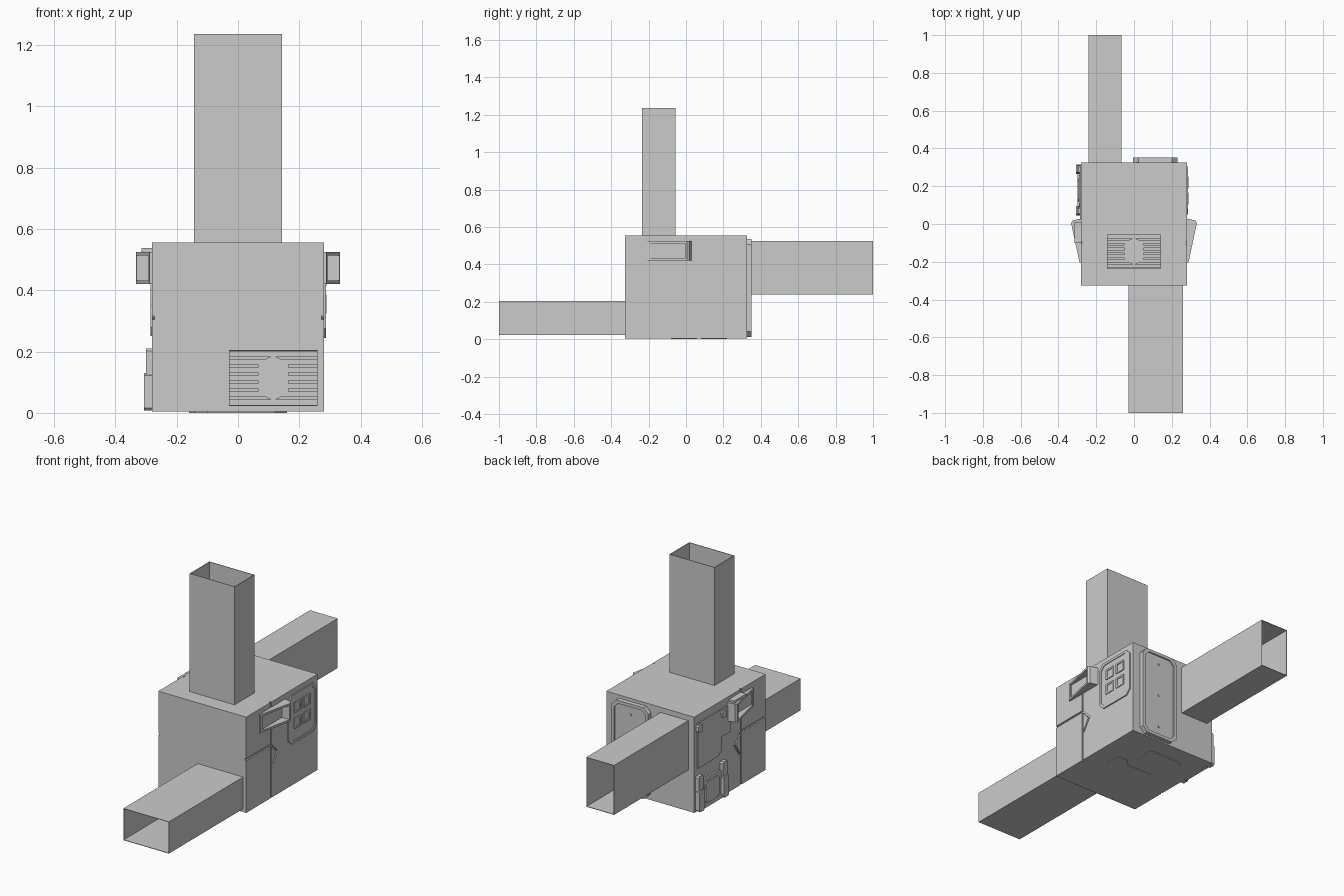
import bpy, bmesh, math
from mathutils import Vector

if "Cube" in bpy.data.objects:
    bpy.data.objects.remove(bpy.data.objects["Cube"])


def make(name, bm):
    bmesh.ops.recalc_face_normals(bm, faces=bm.faces)
    me = bpy.data.meshes.new(name)
    bm.to_mesh(me)
    bm.free()
    ob = bpy.data.objects.new(name, me)
    bpy.context.collection.objects.link(ob)
    return ob


def prism(name, pts, d0, d1, place):
    """Extrude a 2D outline from depth d0 to d1; place maps (u, v, d) to xyz."""
    bm = bmesh.new()
    lo = [bm.verts.new(place(u, v, d0)) for u, v in pts]
    hi = [bm.verts.new(place(u, v, d1)) for u, v in pts]
    bm.faces.new(lo)
    bm.faces.new(hi)
    n = len(pts)
    for i in range(n):
        j = (i + 1) % n
        bm.faces.new((lo[i], lo[j], hi[j], hi[i]))
    return make(name, bm)


def rect(u0, u1, v0, v1, c=0):
    if not c:
        return [(u0, v0), (u1, v0), (u1, v1), (u0, v1)]
    return [(u0 + c, v0), (u1 - c, v0), (u1, v0 + c), (u1, v1 - c),
            (u1 - c, v1), (u0 + c, v1), (u0, v1 - c), (u0, v0 + c)]


def strip(a, b, w):
    a, b = Vector(a), Vector(b)
    t = (b - a).normalized()
    n = Vector((-t.y, t.x)) * w / 2
    a, b = a - t * w / 2, b + t * w / 2
    return [tuple(p) for p in (a - n, b - n, b + n, a + n)]


def cut(ob, cutter):
    m = ob.modifiers.new("cut", 'BOOLEAN')
    m.operation, m.solver, m.object = 'DIFFERENCE', 'EXACT', cutter
    bpy.context.view_layer.objects.active = ob
    bpy.ops.object.modifier_apply(modifier=m.name)
    bpy.data.objects.remove(cutter)


# depth runs outward from each wall of the housing
def right(u, v, d): return (0.28 + d, u, v)
def left(u, v, d): return (-0.28 - d, u, v)
def front(u, v, d): return (u, -0.325 - d, v)
def back(u, v, d): return (u, 0.325 + d, v)
def top(u, v, d): return (u, v, 0.555 + d)
def under(u, v, d): return (u, v, 0.004 - d)


# main housing with seam grooves on both sides
body = prism("housing", rect(-0.28, 0.28, -0.325, 0.325), -0.551, 0, top)
seams = [((-0.10, -0.1), (-0.10, 0.7)), ((-0.4, 0.31), (-0.10, 0.31)),
         ((-0.10, 0.31), (-0.045, 0.25)), ((-0.045, 0.25), (-0.09, 0.18))]
for side in (right, left):
    for a, b in seams:
        cut(body, prism("groove_cutter", strip(a, b, 0.011), -0.008, 0.02, side))


# open rectangular duct with a slatted grille at its root
def duct(name, u0, u1, v0, v1, length, place):
    t = 0.003
    bm = bmesh.new()
    rings = [[bm.verts.new(place(u, v, d)) for u, v in r] for r, d in (
        (rect(u0, u1, v0, v1), 0), (rect(u0, u1, v0, v1), length),
        (rect(u0 + t, u1 - t, v0 + t, v1 - t), length),
        (rect(u0 + t, u1 - t, v0 + t, v1 - t), 0))]
    for k in range(4):
        p, q = rings[k], rings[(k + 1) % 4]
        for i in range(4):
            j = (i + 1) % 4
            bm.faces.new((p[i], p[j], q[j], q[i]))
    make(name, bm)
    cu, cv = (u0 + u1) / 2, (v0 + v1) / 2
    along_u = (u1 - u0) > (v1 - v0)
    lo, hi = (v0, v1) if along_u else (u0, u1)
    n, step = 7, (hi - lo) / 7
    for i in range(n):
        s = lo + (i + 0.5) * step
        h = step * 0.33
        r = (u0 + t, u1 - t, s - h, s + h) if along_u else (s - h, s + h, v0 + t, v1 - t)
        prism(f"{name}_slat_{i}", rect(*r), 0, 0.008, place)
    # low angular boss in the middle of the grille
    w, g = 0.05, (hi - lo) * 0.4
    a, b = (w, g) if along_u else (g, w)
    prism(f"{name}_grille_boss", [(cu - a, cv - b * .7), (cu, cv - b), (cu + a, cv - b * .7),
          (cu + a, cv + b * .7), (cu, cv + b), (cu - a, cv + b * .7)], 0, 0.012, place)


duct("front_duct", -0.03, 0.26, 0.022, 0.205, 0.675, front)
duct("back_duct", -0.242, -0.065, 0.24, 0.525, 0.675, back)
duct("top_duct", -0.143, 0.143, -0.235, -0.055, 0.68, top)

# tapered side scoops with a recessed outer face
for side, label in ((right, "right"), (left, "left")):
    def plan(u, v, d, s=side):
        return s(u, d, v)
    scoop = prism(f"{label}_scoop",
                  [(-0.205, -0.005), (-0.205, 0.008), (0.005, 0.053), (0.018, 0.045), (0.03, -0.005)],
                  0.42, 0.525, plan)
    cut(scoop, prism("scoop_cutter",
                     [(-0.19, 0.003), (-0.19, 0.08), (-0.005, 0.08), (-0.005, 0.003)],
                     0.432, 0.513, plan))

# cap strip on the left scoop
prism("left_scoop_cap", rect(-0.10, 0.01, 0.525, 0.537), -0.002, 0.035, left)

# right control panel: raised frame, inset face and four square buttons
frame = prism("control_panel", rect(0.05, 0.305, 0.245, 0.525, 0.03), -0.004, 0.007, right)
cut(frame, prism("panel_cutter", rect(0.064, 0.291, 0.259, 0.511, 0.026), 0.003, 0.03, right))
for i, y in enumerate((0.135, 0.22)):
    for j, z in enumerate((0.355, 0.445)):
        rim = prism(f"button_rim_{i}{j}", rect(y - .031, y + .031, z - .031, z + .031), 0.001, 0.008, right)
        cut(rim, prism("rim_cutter", rect(y - .021, y + .021, z - .021, z + .021), 0.004, 0.03, right))

# left notched cover plate
prism("left_cover", [(0.30, 0.25), (0.30, 0.51), (-0.05, 0.51), (-0.05, 0.40), (0.0, 0.40),
                     (0.0, 0.35), (0.08, 0.35), (0.08, 0.28), (0.11, 0.25)], -0.003, 0.006, left)
for i, y in enumerate((0.07, 0.29)):
    prism(f"left_cover_clip_{i}", rect(y - .022, y + .02, 0.46, 0.50, 0.008), 0, 0.016, left)

# left lower bracket: backing, two stepped posts and a sill
prism("bracket_back", rect(0.09, 0.27, 0.01, 0.17, 0.012), 0, 0.010, left)
prism("bracket_door", rect(0.12, 0.24, 0.03, 0.15, 0.012), 0.01, 0.016, left)
for i, y in enumerate((0.07, 0.29)):
    prism(f"bracket_post_{i}", rect(y - .022, y + .022, 0.008, 0.21, 0.008), 0, 0.020, left)
    prism(f"bracket_foot_{i}", rect(y - .024, y + .024, 0.008, 0.13, 0.008), 0, 0.027, left)
prism("bracket_sill", rect(0.09, 0.27, 0.008, 0.03), 0, 0.018, left)

# back access panel with raised chamfered rim
rim = prism("back_panel", rect(-0.005, 0.23, 0.012, 0.537, 0.03), -0.004, 0.026, back)
cut(rim, prism("back_cutter", rect(0.012, 0.213, 0.03, 0.519, 0.026), 0.018, 0.06, back))
for i, z in enumerate((0.08, 0.275, 0.47)):
    prism(f"back_panel_bolt_{i}", [(0.112 + .007 * math.cos(k * math.pi / 4),
          z + .007 * math.sin(k * math.pi / 4)) for k in range(8)], 0.017, 0.023, back)

# underside plates
prism("under_plate", [(-0.10, -0.08), (0.12, -0.08), (0.16, -0.04), (0.16, 0.06), (0.10, 0.06),
                      (0.06, 0.02), (-0.10, 0.02)], -0.002, 0.004, under)
prism("under_hatch", rect(-0.16, 0.06, 0.08, 0.22, 0.02), -0.002, 0.004, under)
